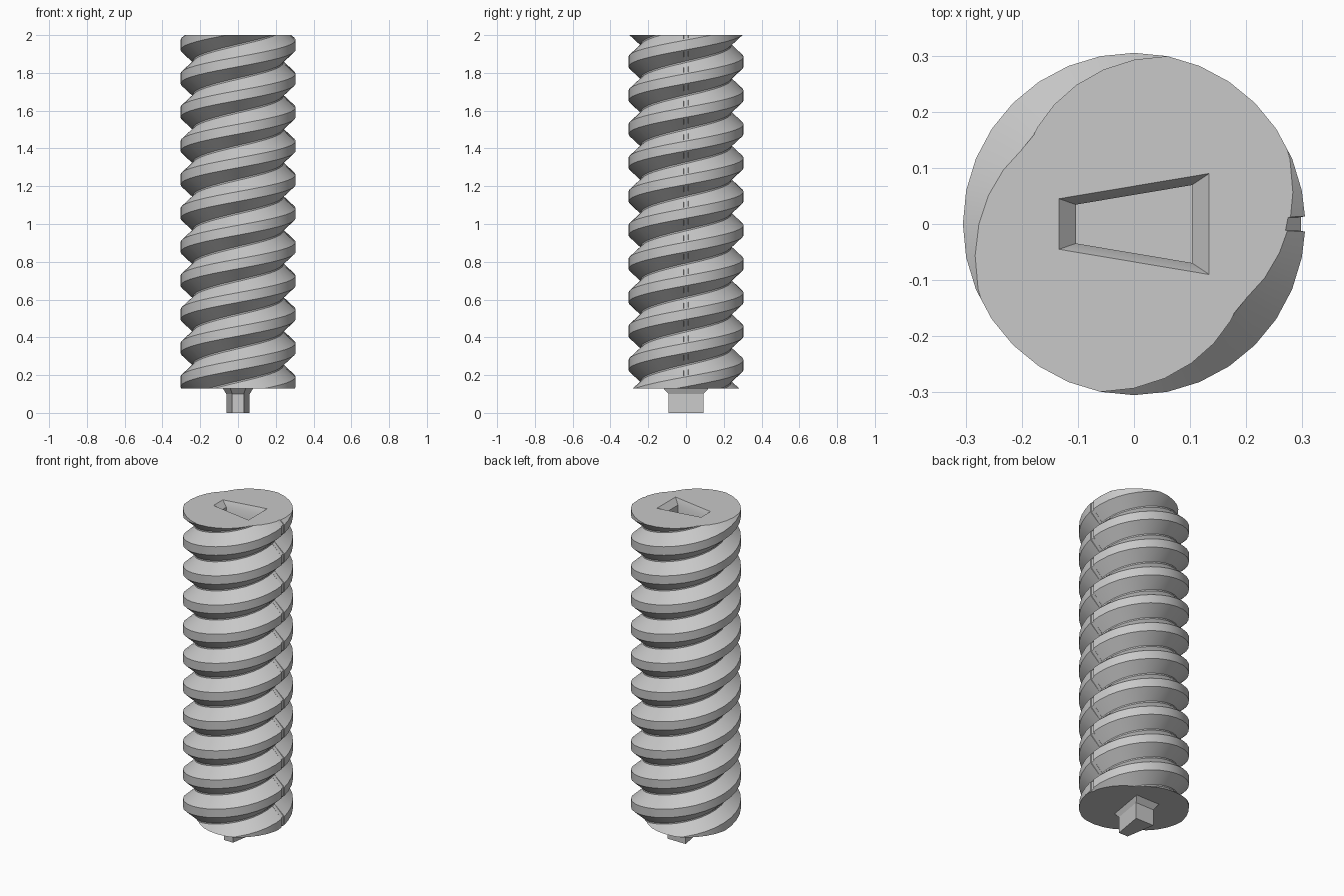
import bpy, bmesh, math
from mathutils import Vector

cube = bpy.data.objects.get("Cube")
if cube:
    bpy.data.objects.remove(cube, do_unlink=True)

BOTTOM, TOP = 0.13, 2.0
SPACING = 0.1783           # height between neighbouring crests
STARTS = 2                 # two threads wound side by side
SIDES = 32

grey = bpy.data.materials.new("plain_grey")
grey.use_nodes = True
colour = (0.58, 0.58, 0.58, 1)
grey.diffuse_color = colour
grey.node_tree.nodes["Principled BSDF"].inputs["Base Color"].default_value = colour


def make_object(name, bm):
    bmesh.ops.recalc_face_normals(bm, faces=bm.faces)
    mesh = bpy.data.meshes.new(name)
    bm.to_mesh(mesh)
    bm.free()
    mesh.materials.append(grey)
    obj = bpy.data.objects.new(name, mesh)
    bpy.context.collection.objects.link(obj)
    return obj


def activate(obj):
    bpy.ops.object.select_all(action='DESELECT')
    obj.select_set(True)
    bpy.context.view_layer.objects.active = obj


def key_prism(name, layers, turn):
    """Stack of scaled wedge outlines; the narrow end points to -x before turning."""
    outline = [(-0.134, -0.045), (0.134, -0.09), (0.134, 0.09), (-0.134, 0.045)]
    bm = bmesh.new()
    c, s = math.cos(turn), math.sin(turn)
    rings = [[bm.verts.new(((x * c - y * s) * k, (x * s + y * c) * k, z))
              for x, y in outline] for z, k in layers]
    for low, high in zip(rings, rings[1:]):
        for i in range(4):
            j = (i + 1) % 4
            bm.faces.new((low[i], low[j], high[j], high[i]))
    bm.faces.new(rings[0])
    bm.faces.new(rings[-1])
    return make_object(name, bm)


# Threaded body: one profile column per angle, joined to itself one lead higher
half = SPACING / 2
profile = [(-0.026, 0.305), (0.026, 0.305), (half - 0.004, 0.24), (half + 0.004, 0.24)]
slit = 0.045
full = math.tau
columns = [(slit, False)]
columns += [(full * i / SIDES, False) for i in range(1, SIDES)]
columns += [(full - slit, False), (full - slit + 0.004, True), (full + slit - 0.004, True)]

bm = bmesh.new()
grid = []
for angle, in_slit in columns:
    column = []
    for k in range(-4, 13):
        for dz, r in profile:
            r = min(r, 0.298) if in_slit else r
            z = 0.165 + SPACING * (k + STARTS * angle / full) + dz
            column.append(bm.verts.new((r * math.cos(angle), r * math.sin(angle), z)))
    grid.append(column)
for a, b in zip(grid, grid[1:] + [grid[0][STARTS * len(profile):]]):
    for j in range(min(len(a), len(b)) - 1):
        bm.faces.new((a[j], b[j], b[j + 1], a[j + 1]))

# Trim flat at both ends and cap
for z, up in ((BOTTOM, -1), (TOP, 1)):
    bmesh.ops.bisect_plane(bm, geom=bm.verts[:] + bm.edges[:] + bm.faces[:], dist=1e-6,
                           plane_co=Vector((0, 0, z)), plane_no=Vector((0, 0, up)),
                           clear_outer=True)
    rim = [e for e in bm.edges if e.is_boundary and all(abs(v.co.z - z) < 1e-5 for v in e.verts)]
    bmesh.ops.holes_fill(bm, edges=rim, sides=0)
body = make_object("threaded_body", bm)

# Wedge socket with a flared mouth, cut into the top
cutter = key_prism("socket_cutter", [(TOP - 0.14, 0.77), (TOP - 0.033, 0.77),
                                     (TOP, 1.0), (TOP + 0.033, 1.23)], 0)
cutter.hide_render = True
cut = body.modifiers.new("socket", 'BOOLEAN')
cut.operation = 'DIFFERENCE'
cut.solver = 'EXACT'
cut.object = cutter
activate(body)
bpy.ops.object.modifier_apply(modifier=cut.name)
bpy.data.objects.remove(cutter, do_unlink=True)
bpy.ops.object.shade_smooth_by_angle(angle=math.radians(25))

# Matching wedge peg below, a quarter turn round, flared where it meets the body
key_prism("wedge_peg", [(0, 0.69), (BOTTOM - 0.03, 0.69), (BOTTOM + 0.001, 0.9)], math.pi / 2)
